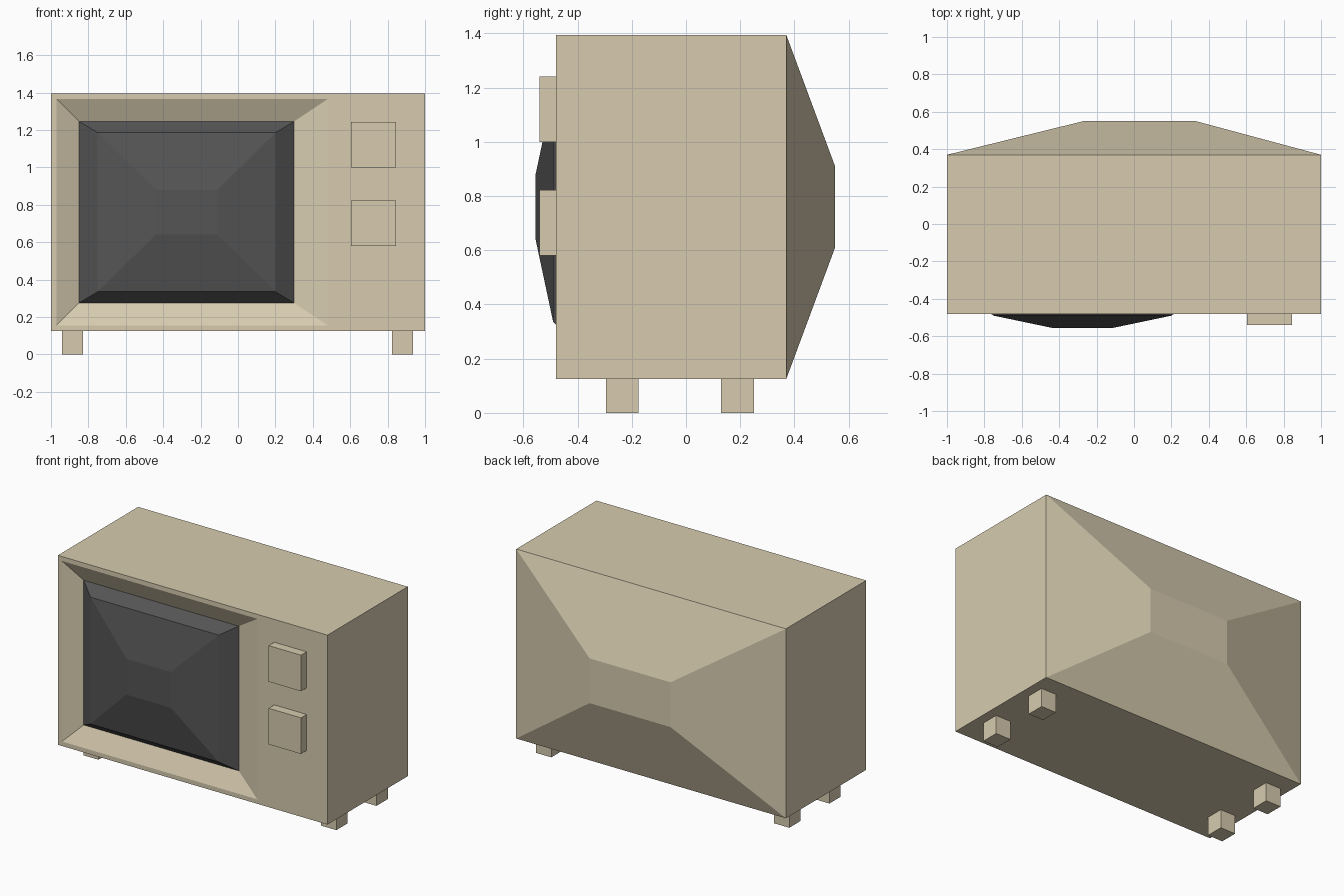
import bpy, bmesh

cube = bpy.data.objects.get("Cube")
if cube:
    bpy.data.objects.remove(cube, do_unlink=True)


def material(name, color):
    m = bpy.data.materials.new(name)
    m.use_nodes = True
    m.diffuse_color = (*color, 1)
    m.node_tree.nodes["Principled BSDF"].inputs["Base Color"].default_value = (*color, 1)
    return m


beige = material("warm beige", (0.68, 0.60, 0.43))
charcoal = material("charcoal glass", (0.09, 0.09, 0.09))


def loft(name, rings, mat):
    """Skin a closed solid through rectangles (x0, x1, z0, z1, y)."""
    bm = bmesh.new()
    loops = [[bm.verts.new(p) for p in ((x0, y, z0), (x1, y, z0), (x1, y, z1), (x0, y, z1))]
             for x0, x1, z0, z1, y in rings]
    for a, b in zip(loops, loops[1:]):
        for i in range(4):
            j = (i + 1) % 4
            bm.faces.new((a[i], a[j], b[j], b[i]))
    bm.faces.new(loops[0])
    bm.faces.new(loops[-1])
    bmesh.ops.recalc_face_normals(bm, faces=bm.faces)
    mesh = bpy.data.meshes.new(name)
    bm.to_mesh(mesh)
    bm.free()
    mesh.materials.append(mat)
    obj = bpy.data.objects.new(name, mesh)
    bpy.context.collection.objects.link(obj)
    return obj


# Cabinet: recess floor, bevelled opening, front rim, rear rim, tapered back
recess = (-0.85, 0.30, 0.275, 1.245, -0.42)
loft("cabinet", [
    recess,
    (-0.97, 0.48, 0.155, 1.365, -0.48),
    (-1.0, 1.0, 0.125, 1.395, -0.48),
    (-1.0, 1.0, 0.125, 1.395, 0.37),
    (-0.27, 0.33, 0.61, 0.91, 0.55),
], beige)

# Bulging screen glass rising from the recess
loft("screen", [
    recess,
    (-0.75, 0.20, 0.335, 1.185, -0.49),
    (-0.44, -0.11, 0.64, 0.88, -0.555),
], charcoal)

# Square control knobs
for name, z in (("upper_knob", 1.0), ("lower_knob", 0.58)):
    loft(name, [(0.605, 0.845, z, z + 0.242, y) for y in (-0.54, -0.48)], beige)

# Four feet
for side, x in (("right", -0.885), ("left", 0.88)):
    for end, y in (("front", -0.295), ("back", 0.13)):
        loft(f"{end}_{side}_foot",
             [(x - 0.056, x + 0.056, 0, 0.125, v) for v in (y, y + 0.12)], beige)
